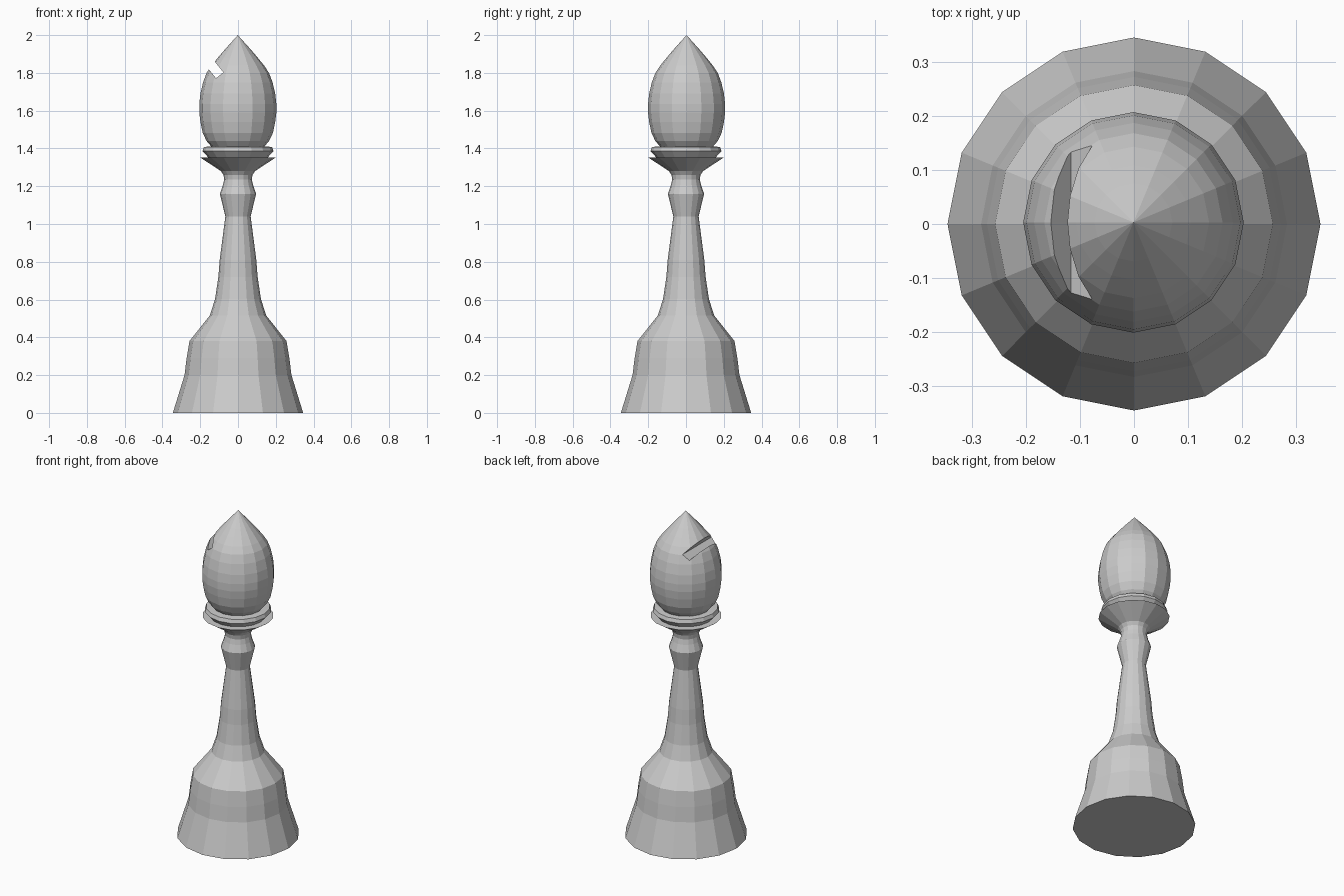
import bpy, bmesh, math
from mathutils import Matrix, Vector

if "Cube" in bpy.data.objects:
    bpy.data.objects.remove(bpy.data.objects["Cube"])

SIDES = 16


def lathe(name, profile, location=(0, 0, 0)):
    """Spin a (radius, height) profile into a closed, flat-shaded solid."""
    bm = bmesh.new()
    rings = []
    for r, z in profile:
        if r == 0:
            rings.append([bm.verts.new((0, 0, z))] * SIDES)
        else:
            rings.append([bm.verts.new((r * math.cos(2 * math.pi * i / SIDES),
                                        r * math.sin(2 * math.pi * i / SIDES), z))
                          for i in range(SIDES)])
    for low, high in zip(rings, rings[1:]):
        for i in range(SIDES):
            j = (i + 1) % SIDES
            corners = [low[i], low[j], high[j], high[i]]
            bm.faces.new(list(dict.fromkeys(corners)))
    # flat caps on open ends
    for ring, r in ((rings[0][::-1], profile[0][0]), (rings[-1], profile[-1][0])):
        if r > 0:
            bm.faces.new(ring)
    bmesh.ops.recalc_face_normals(bm, faces=bm.faces)
    mesh = bpy.data.meshes.new(name)
    bm.to_mesh(mesh)
    bm.free()
    obj = bpy.data.objects.new(name, mesh)
    obj.location = location
    bpy.context.collection.objects.link(obj)
    return obj


# Flared foot, tapering stem, neck bead and thin-edged collar
lathe("stem", [(0.345, 0), (0.283, 0.2), (0.272, 0.29), (0.257, 0.38), (0.15, 0.515),
               (0.122, 0.6), (0.104, 0.72), (0.097, 0.81), (0.067, 1.04),
               (0.096, 1.16), (0.08, 1.205), (0.073, 1.235), (0.077, 1.26),
               (0.09, 1.28), (0.2, 1.352)])

# Small ring above the collar
lathe("collar_ring", [(0.155, 1.35), (0.188, 1.386), (0.18, 1.408), (0.13, 1.412)])

# Pointed egg-shaped head
head = lathe("head", [(0.14, 1.41), (0.166, 1.44), (0.186, 1.483), (0.198, 1.54),
                      (0.204, 1.59), (0.204, 1.635), (0.198, 1.69), (0.184, 1.75),
                      (0.165, 1.8), (0.14, 1.838), (0.106, 1.88), (0.072, 1.92),
                      (0, 2.0)], (-0.001, 0.003, 0))

# Slanted slot cut through the left shoulder of the head
depth = Vector((-0.62, 0, 0.78)).normalized()
across = Vector((0, 1, 0))
width = across.cross(depth)
centre = Vector((-0.097, 0.003, 1.787)) + depth * 0.15
axes = Matrix((width, across, depth)).transposed().to_4x4()
bpy.ops.mesh.primitive_cube_add(size=1)
cutter = bpy.context.object
cutter.name = "slot_cutter"
cutter.matrix_world = (Matrix.Translation(centre) @ axes
                       @ Matrix.Diagonal((0.05, 0.6, 0.3, 1)))
cutter.hide_render = True
cutter.display_type = 'WIRE'

slot = head.modifiers.new("slot", 'BOOLEAN')
slot.operation = 'DIFFERENCE'
slot.solver = 'EXACT'
slot.object = cutter
